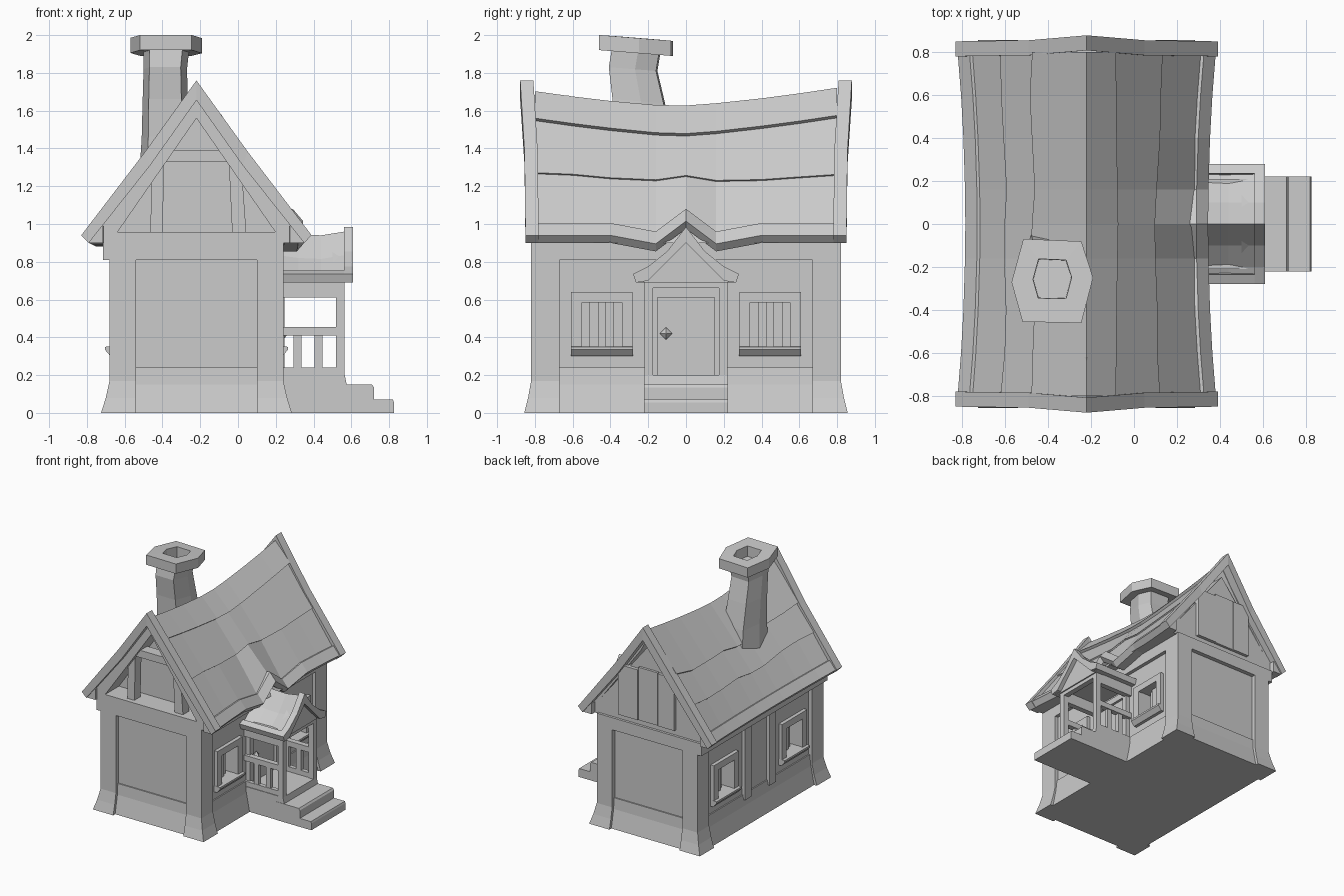
import bpy, bmesh, math, random

if "Cube" in bpy.data.objects:
    bpy.data.objects.remove(bpy.data.objects["Cube"])

random.seed(4)
CX, HX, HY = -0.22, 0.46, 0.82      # house centre line and half sizes


def loft(name, rings):
    """Solid skinned through equal-length closed rings, capped at both ends."""
    bm = bmesh.new()
    vs = [[bm.verts.new(p) for p in r] for r in rings]
    n = len(rings[0])
    for a, b in zip(vs, vs[1:]):
        for i in range(n):
            j = (i + 1) % n
            bm.faces.new((a[i], a[j], b[j], b[i]))
    bm.faces.new(vs[0])
    bm.faces.new(vs[-1])
    bmesh.ops.recalc_face_normals(bm, faces=bm.faces)
    me = bpy.data.meshes.new(name)
    bm.to_mesh(me)
    bm.free()
    ob = bpy.data.objects.new(name, me)
    bpy.context.collection.objects.link(ob)
    return ob


def rect(x0, x1, y0, y1, z):
    return [(x0, y0, z), (x1, y0, z), (x1, y1, z), (x0, y1, z)]


def box(name, x0, x1, y0, y1, z0, z1):
    return loft(name, [rect(x0, x1, y0, y1, z0), rect(x0, x1, y0, y1, z1)])


def prism_y(name, pts, y0, y1):
    return loft(name, [[(x, y, z) for x, z in pts] for y in (y0, y1)])


def prism_x(name, pts, x0, x1):
    return loft(name, [[(x, y, z) for y, z in pts] for x in (x0, x1)])


def interp(table, v):
    for (a, p), (b, q) in zip(table, table[1:]):
        if v <= b:
            return p + (q - p) * (v - a) / (b - a)
    return table[-1][1]


# ---- walls: flared foundation, core, corner posts, top beams
loft("foundation", [rect(CX - d, CX + d, -e, e, z)
                    for d, e, z in ((.48, .83, 0), (.45, .80, .15), (.44, .795, .24))])
walls = box("walls", CX - .43, CX + .43, -.785, .785, .2, .9)
for sx in (-1, 1):
    for sy in (-1, 1):
        loft("corner_post", [[(CX + sx * (HX + f), sy * (HY + f * .8), z), (CX + sx * .32, sy * (HY + f * .8), z),
                              (CX + sx * .32, sy * .67, z), (CX + sx * (HX + f), sy * .67, z)]
                             for f, z in ((.045, 0), (.02, .08), (0, .17), (0, .91))])
    box("eave_beam", CX + sx * .40, CX + sx * (.495 if sx < 0 else .46), -.82, .82, .81, .91)
    box("gable_beam", CX - .34, CX + .34, sx * .77, sx * .82, .81, .91)

# ---- windows on both long sides
for sx in (-1, 1):
    X = lambda d: CX + sx * d
    for yc in (-.445, .445):
        cut = box("window_cutter", X(.33), X(.6), yc - .108, yc + .108, .35, .59)
        cut.hide_render = True
        cut.hide_set(True)
        m = walls.modifiers.new("opening", 'BOOLEAN')
        m.object = cut
        m.solver = 'EXACT'
        for s in (-1, 1):
            box("window_side_frame", X(.42), X(.46), yc + s * .105, yc + s * .163, .33, .64)
        box("window_head_frame", X(.42), X(.46), yc - .11, yc + .11, .585, .64)
        box("window_shutter", X(.32), X(.37), yc - .065, yc + .065, .35, .59)
        box("window_mullion", X(.36), X(.39), yc - .022, yc + .022, .35, .59)
        loft("window_sill", [[(X(.41), y, .30), (X(.455), y, .30), (X(.485), y, .335), (X(.485), y, .35), (X(.41), y, .352)]
                             for y in (yc - .165, yc + .165)])
for s in (-1, 1):
    box("side_stud", -.68, -.62, s * .12, s * .20, .2, .85)

# ---- gables: front one has an open loft, back one is closed with planks
tri = [(CX - .545, .9), (CX + .545, .9), (CX, 1.58)]
sill = [(CX - .545, .9), (CX + .545, .9), (CX + .50, .957), (CX - .50, .957)]
prism_y("gable_core", tri, -.64, .80)
prism_y("loft_floor", sill, -.82, -.6)
prism_y("loft_post", [(-.465, .94), (-.40, .94), (-.39, 1.36), (-.455, 1.30)], -.78, -.70)
prism_y("loft_post", [(-.03, .94), (.045, .94), (.02, 1.28), (-.05, 1.36)], -.78, -.70)
prism_y("loft_collar_beam", [(-.40, 1.33), (-.04, 1.33), (-.08, 1.39), (-.355, 1.39)], -.79, -.70)
for x0, x1, zt, e in ((-.47, -.32, 1.385, .825), (-.315, -.14, 1.39, .82), (-.135, .04, 1.37, .827)):
    box("gable_plank", x0, x1, .77, e, .955, zt)

# ---- main roof: sagging overlapping courses
YS = [-.80, -.6, -.4, -.16, 0, .16, .4, .6, .80]
BUMP = [(-.9, 0), (-.4, 0), (-.16, -.045), (0, .075), (.16, -.045), (.4, 0), (.9, 0)]


def lift(side, y):
    return interp(BUMP, y) if side > 0 else -.02 * (1 - (y / .85) ** 2)


def pull(y):
    return .04 * (1 - (y / .85) ** 2)


def slope(side, t, y, off):
    zr = 1.625 + .09 * (abs(y + .06) / .82) ** 1.4
    x = CX + side * t * (.59 - pull(y))
    z = zr * (1 - t) + (.935 + lift(side, y) * t ** 2) * t
    return (x + side * .8 * off, y, z + .6 * off) if t > 0 else (x, y, z + off)


for side, cuts in ((1, (0, .235, .58, .93)), (-1, (0, .42, .67, .93))):
    edge = [[c + (random.uniform(-.02, .02) if .3 < c < .9 else 0) for c in cuts] for y in YS]
    for y, e in zip(YS, edge):
        if side > 0:
            e[1] -= .04 * abs(y)
    for k, lip in enumerate((.022, .01, -.004)):
        loft("roof_course", [[slope(side, e[k], y, 0), slope(side, e[k + 1], y, lip),
                              slope(side, e[k + 1], y, -.06), slope(side, e[k], y, -.06)]
                             for y, e in zip(YS, edge)])
    # eave trim along the lower edge
    rings = []
    for y in [-.84] + YS[1:-1] + [.84]:
        d, xe = lift(side, y), .605 - pull(y)
        rings.append([(CX + side * (xe - a), y, z + d)
                      for a, z in ((0, .94), (.055, 1.005), (.11, .99), (.11, .90), (.035, .90))])
    loft("eave_trim", rings)
    # barge boards, front inner rafters
    for sy in (-1, 1):
        rings = []
        for xt, zt, xb, zb, yo in ((0, 1.76, 0, 1.655, .878), (.27, 1.385, .245, 1.31, .855), (.61, .94, .57, .90, .85)):
            rings.append([(CX + side * xt, sy * yo, zt), (CX + side * xt, sy * (yo - .07), zt),
                          (CX + side * xb, sy * (yo - .07), zb), (CX + side * xb, sy * yo, zb)])
        loft("barge_board", rings)
    inner = []
    for xt, zt, xb, zb in ((0, 1.68, 0, 1.56), (.53, .97, .43, .94)):
        inner.append([(CX + side * xt, -.82, zt), (CX + side * xt, -.62, zt),
                      (CX + side * xb, -.62, zb), (CX + side * xb, -.82, zb)])
    loft("gable_rafter", inner)

# ---- crooked hexagonal chimney, hollow at the top
HEX = [(1, .08), (.71, .97), (-.71, 1.03), (-1, -.03), (-.73, -1), (.71, -1.03)]
loft("chimney", [[(cx + rx * u, cy + ry * v, z - .08 * ry * v) for u, v in HEX]
                 for cx, cy, rx, ry, z in (
    (-.38, -.20, .15, .17, 1.15), (-.38, -.225, .13, .15, 1.45), (-.385, -.25, .12, .135, 1.65),
    (-.385, -.28, .115, .125, 1.82), (-.38, -.265, .12, .125, 1.91), (-.38, -.265, .19, .19, 1.905),
    (-.38, -.265, .19, .19, 1.985), (-.38, -.255, .09, .09, 1.985), (-.38, -.255, .088, .088, 1.90))])

# ---- porch: base, steps, posts, railings
loft("porch_base", [rect(.15, x, -.22, .22, z) for x, z in ((.60, 0), (.575, .15), (.565, .2))])
for x, xt, z in ((.825, .82, .07), (.72, .71, .15)):
    loft("porch_step", [rect(.5, x, -.222, .222, 0), rect(.5, x, -.222, .222, z - .015), rect(.5, xt, -.222, .222, z)])
for s in (-1, 1):
    box("porch_post", .52, .565, s * .175, s * .22, .18, .72)
    box("porch_beam", .2, .565, s * .175, s * .22, .61, .72)
    box("porch_handrail", .2, .53, s * .175, s * .22, .41, .455)
    box("porch_bottom_rail", .2, .53, s * .18, s * .215, .19, .24)
    for x in (.295, .405):
        box("porch_baluster", x, x + .042, s * .18, s * .212, .22, .42)
box("porch_front_beam", .52, .565, -.2, .2, .66, .72)
box("porch_ceiling", .2, .56, -.21, .21, .70, .74)

# ---- porch roof with flared front and side trim
half = [(.10, .855), (.2, .775), (.28, .735), (.265, .69), (.20, .70)]
mir = lambda h: [(-y, z) for y, z in reversed(h)]
prism_x("porch_gable_board", [(0, .985)] + half + [(0, .90)] + mir(half), .56, .61)
prism_x("porch_gable_panel", [(-.24, .69), (.24, .69), (0, .93)], .50, .575)
top = [(.10, .84), (.2, .755), (.25, .73), (.25, .695)]
loft("porch_roof", [[(x, y, z - (d if z > .72 else 0)) for y, z in [(0, .965)] + top + [(0, .85)] + mir(top)]
                    for x, d in ((.18, .0), (.32, .02), (.44, .025), (.565, .005))])
for s in (-1, 1):
    prism_x("porch_eave_trim", [(s * .225, .69), (s * .265, .69), (s * .28, .735), (s * .235, .755)], .2, .59)

# ---- door with frame and diamond knob
box("door", .19, .225, -.15, .15, .2, .61)
for s in (-1, 1):
    box("door_frame", .19, .245, s * .15, s * .195, .2, .62)
box("door_lintel", .19, .245, -.195, .195, .61, .66)
loft("door_knob", [[(x, -.105 + r, .42), (x, -.105, .42 + r), (x, -.105 - r, .42), (x, -.105, .42 - r)]
                   for x, r in ((.22, .012), (.24, .033), (.262, .004))])
